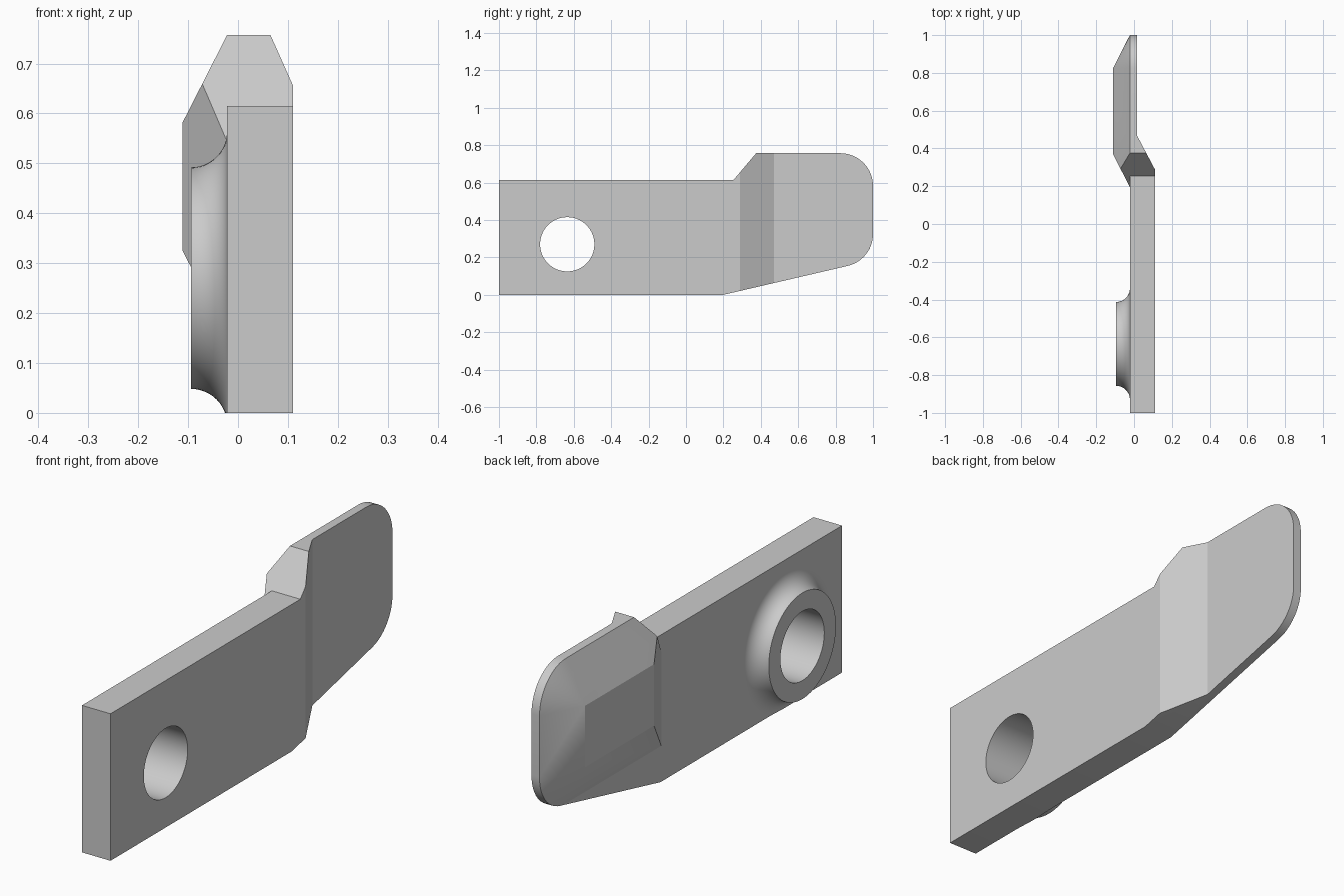
import bpy, bmesh
from math import sin, cos, pi, radians
from mathutils import Vector

if "Cube" in bpy.data.objects:
    bpy.data.objects.remove(bpy.data.objects["Cube"])

grey = bpy.data.materials.new("plain_grey")
grey.use_nodes = True
grey.diffuse_color = (0.6, 0.6, 0.6, 1)
grey.node_tree.nodes["Principled BSDF"].inputs["Base Color"].default_value = (0.6, 0.6, 0.6, 1)

INNER, OUTER, BLADE_X, DOME_X = -0.022, 0.11, 0.015, -0.111
TOP, BAR_TOP, R = 0.757, 0.615, 0.175
HOLE_Y, HOLE_Z, HOLE_R = -0.635, 0.27, 0.145
END_Y, HIGH_Z, LOW_Z = 1 - R, TOP - R, 0.325   # centres of the round corners
SEG = 96


def finish(bm, name):
    bmesh.ops.recalc_face_normals(bm, faces=bm.faces)
    mesh = bpy.data.meshes.new(name)
    bm.to_mesh(mesh)
    bm.free()
    mesh.materials.append(grey)
    obj = bpy.data.objects.new(name, mesh)
    bpy.context.collection.objects.link(obj)
    return obj


def prism(name, points, direction):
    """Extrude a closed outline of 3D points along a direction."""
    bm = bmesh.new()
    face = bm.faces.new([bm.verts.new(p) for p in points])
    ext = bmesh.ops.extrude_face_region(bm, geom=[face])
    moved = [v for v in ext["geom"] if isinstance(v, bmesh.types.BMVert)]
    bmesh.ops.translate(bm, verts=moved, vec=direction)
    return finish(bm, name)


def select(obj):
    bpy.ops.object.select_all(action="DESELECT")
    obj.select_set(True)
    bpy.context.view_layer.objects.active = obj


def boolean(obj, cutter, operation):
    mod = obj.modifiers.new(operation.lower(), "BOOLEAN")
    mod.operation, mod.object, mod.solver = operation, cutter, "EXACT"
    select(obj)
    bpy.ops.object.modifier_apply(modifier=mod.name)
    bpy.data.objects.remove(cutter)


def smooth(obj):
    select(obj)
    bpy.ops.object.shade_smooth_by_angle(angle=radians(20))


def arc(cy, cz, radius, start, end, steps=14):
    angles = [radians(start + (end - start) * i / steps) for i in range(steps + 1)]
    return [(cy + radius * cos(a), cz + radius * sin(a)) for a in angles]


# Stepped plate: bent plan section cut to the side outline
plan = [(INNER, -1), (OUTER, -1), (OUTER, 0.29), (BLADE_X, 0.47), (BLADE_X, 1.1), (INNER, 1.1)]
plate = prism("bent_plate", [(x, y, -0.2) for x, y in plan], (0, 0, 1.2))
lower = arc(END_Y, LOW_Z, R, -77.2, 0)
upper = arc(END_Y, HIGH_Z, R, 0, 90)
outline = [(-1, 0), (0.2, 0)] + lower + upper + [(0.375, TOP), (0.255, BAR_TOP), (-1, BAR_TOP)]
boolean(plate, prism("outline_cutter", [(-0.3, y, z) for y, z in outline], (0.6, 0, 0)), "INTERSECT")

# Round hole through the plate
ring = arc(HOLE_Y, HOLE_Z, HOLE_R, 0, 360, SEG)[:-1]
boolean(plate, prism("hole_cutter", [(-0.3, y, z) for y, z in ring], (0.6, 0, 0)), "DIFFERENCE")
smooth(plate)

# Tapered pad on the inner face of the blade; round corners narrow to points
bm = bmesh.new()
START, RIDGE = 0.195, 0.37
crown = {k: bm.verts.new((DOME_X, y, z)) for k, y, z in (
    ("low", END_Y, LOW_Z), ("high", END_Y, HIGH_Z), ("near_high", RIDGE, HIGH_Z), ("near_low", RIDGE, LOW_Z))}
bm.faces.new(list(crown.values()))
base_points = [(START, LOW_Z - R, "near_low")]
base_points += [(y, z, "low") for y, z in arc(END_Y, LOW_Z, R, -90, 0)]
base_points += [(y, z, "high") for y, z in upper]
base_points += [(START, TOP, "near_high")]
base = [(bm.verts.new((INNER, y, z)), crown[k]) for y, z, k in base_points]
for (a, ca), (b, cb) in zip(base, base[1:] + base[:1]):
    bm.faces.new([a, b, cb] if ca is cb else [a, b, cb, ca])
# Slanted shoulder trims the pad in line with the plate
normal = Vector((0, BAR_TOP - TOP, 0.375 - 0.255))
cut = bmesh.ops.bisect_plane(bm, geom=bm.verts[:] + bm.edges[:] + bm.faces[:],
                             plane_co=(0, 0.255, BAR_TOP), plane_no=normal, clear_outer=True)
bm.faces.new(sorted((v for v in cut["geom_cut"] if isinstance(v, bmesh.types.BMVert)), key=lambda v: v.co.y))
smooth(finish(bm, "tapered_pad"))

# Flared boss around the hole, trimmed flush with the bottom edge
bm = bmesh.new()
FACE_X, FLARE = -0.094, 0.072
profile = [(HOLE_R, INNER), (HOLE_R, FACE_X)]
for i in range(13):
    a = pi / 2 * i / 12
    profile.append((0.222 + FLARE * (1 - cos(a)), FACE_X + FLARE * sin(a)))
rings = [[bm.verts.new((x, y, z)) for y, z in arc(HOLE_Y, HOLE_Z, r, 0, 360, SEG)[:-1]] for r, x in profile]
for inner, outer in zip(rings, rings[1:]):
    for i in range(SEG):
        j = (i + 1) % SEG
        bm.faces.new((inner[i], inner[j], outer[j], outer[i]))
cut = bmesh.ops.bisect_plane(bm, geom=bm.verts[:] + bm.edges[:] + bm.faces[:],
                             plane_co=(0, 0, 0), plane_no=(0, 0, -1), clear_outer=True)
rim = sorted((v for v in cut["geom_cut"] if isinstance(v, bmesh.types.BMVert)), key=lambda v: v.co.y)
if len(rim) > 2:
    bm.faces.new(rim)
smooth(finish(bm, "flared_boss"))
